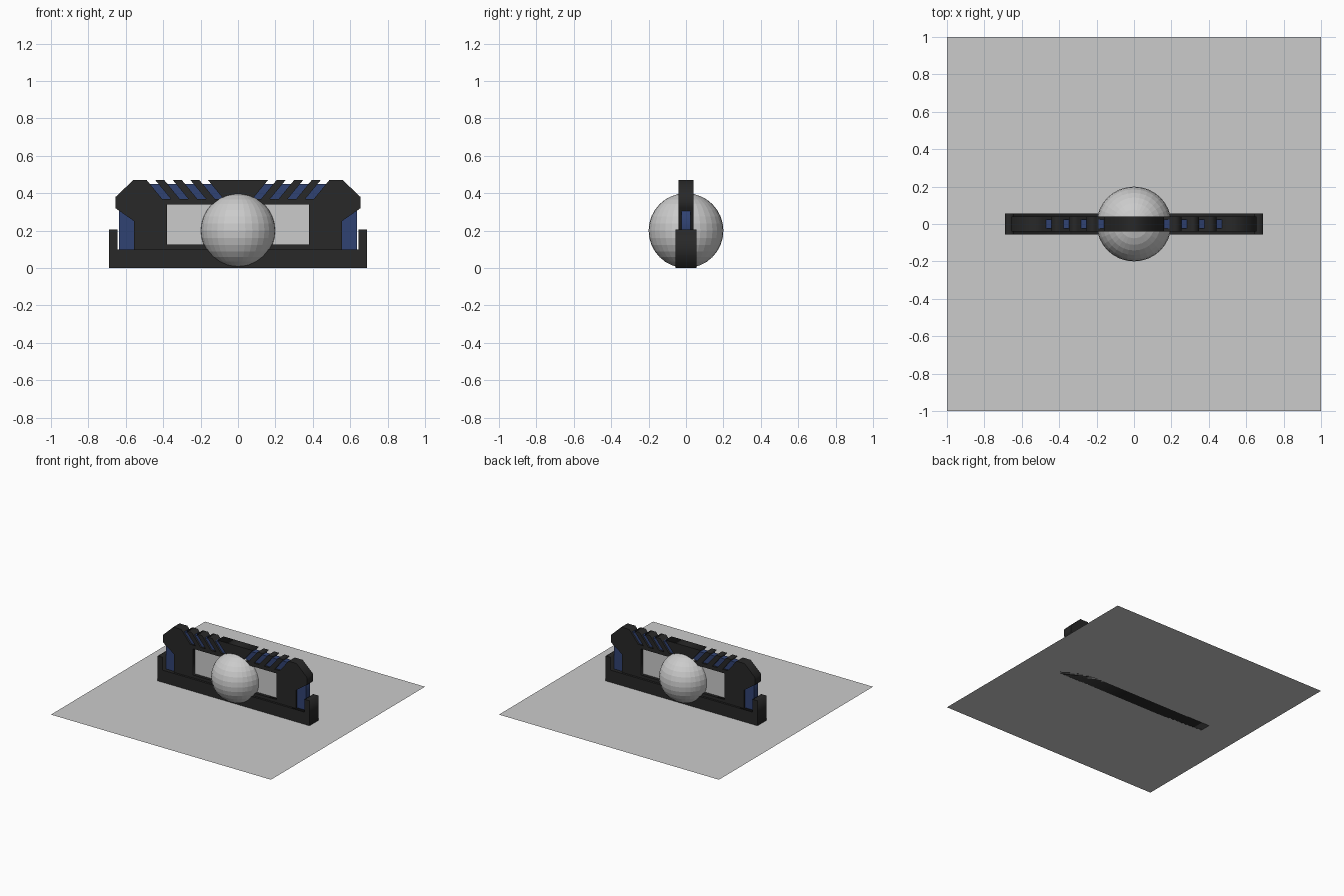
import bpy, math

if "Cube" in bpy.data.objects:
    bpy.data.objects.remove(bpy.data.objects["Cube"])


def material(name, rgb):
    m = bpy.data.materials.new(name)
    m.diffuse_color = (*rgb, 1)
    m.use_nodes = True
    m.node_tree.nodes["Principled BSDF"].inputs["Base Color"].default_value = m.diffuse_color
    return m


black = material("dark_frame", (0.021, 0.021, 0.021))
blue = material("blue_trim", (0.03, 0.055, 0.17))


def mirrored(half):
    """Complete a right-half outline (bottom to top) with its left half."""
    return half + [(-x, z) for x, z in reversed(half)]


def plate(name, loops, depth, mat=None):
    """Extrude an x-z outline (extra loops are holes) to y = -depth..depth."""
    cu = bpy.data.curves.new(name, 'CURVE')
    cu.dimensions = '2D'
    cu.fill_mode = 'BOTH'
    cu.extrude = depth
    for pts in loops:
        s = cu.splines.new('POLY')
        s.points.add(len(pts) - 1)
        for p, (x, z) in zip(s.points, pts):
            p.co = (x, z, 0, 1)
        s.use_cyclic_u = True
    ob = bpy.data.objects.new(name, cu)
    bpy.context.collection.objects.link(ob)
    ob.rotation_euler.x = math.pi / 2
    if mat:
        cu.materials.append(mat)
    bpy.ops.object.select_all(action='DESELECT')
    ob.select_set(True)
    bpy.context.view_layer.objects.active = ob
    bpy.ops.object.convert(target='MESH')
    return bpy.context.object


# ground sheet
bpy.ops.mesh.primitive_plane_add(size=2)
bpy.context.object.name = "floor_sheet"

# ball in the middle
bpy.ops.mesh.primitive_uv_sphere_add(segments=32, ring_count=16, radius=0.2, location=(0, 0, 0.2))
bpy.context.object.name = "ball"

# base tray with raised ends
plate("base", [mirrored([(0.69, 0), (0.69, 0.205), (0.645, 0.205), (0.645, 0.1)])], 0.057, black)

# arch frame with slanted slots cut in the top edge and a window
half = [(0.555, 0.1), (0.555, 0.25), (0.655, 0.32), (0.655, 0.38), (0.56, 0.47)]
for i in reversed(range(4)):
    a = 0.16 + 0.094 * i
    b = a + 0.046
    half += [(b, 0.47), (b - 0.082, 0.37), (a - 0.082, 0.37), (a, 0.47)]
window = mirrored([(0.38, 0.125), (0.38, 0.34)])
plate("arch_frame", [mirrored(half), window], 0.04, black)

# blue core showing in the slots and beside the pillars
core = mirrored([(0.635, 0.09), (0.635, 0.306), (0.5, 0.45)])
core_window = mirrored([(0.4, 0.11), (0.4, 0.35)])
plate("blue_core", [core, core_window], 0.025, blue)

# grey panel behind the window
plate("window_panel", [mirrored([(0.42, 0.105), (0.42, 0.36)])], 0.015)
